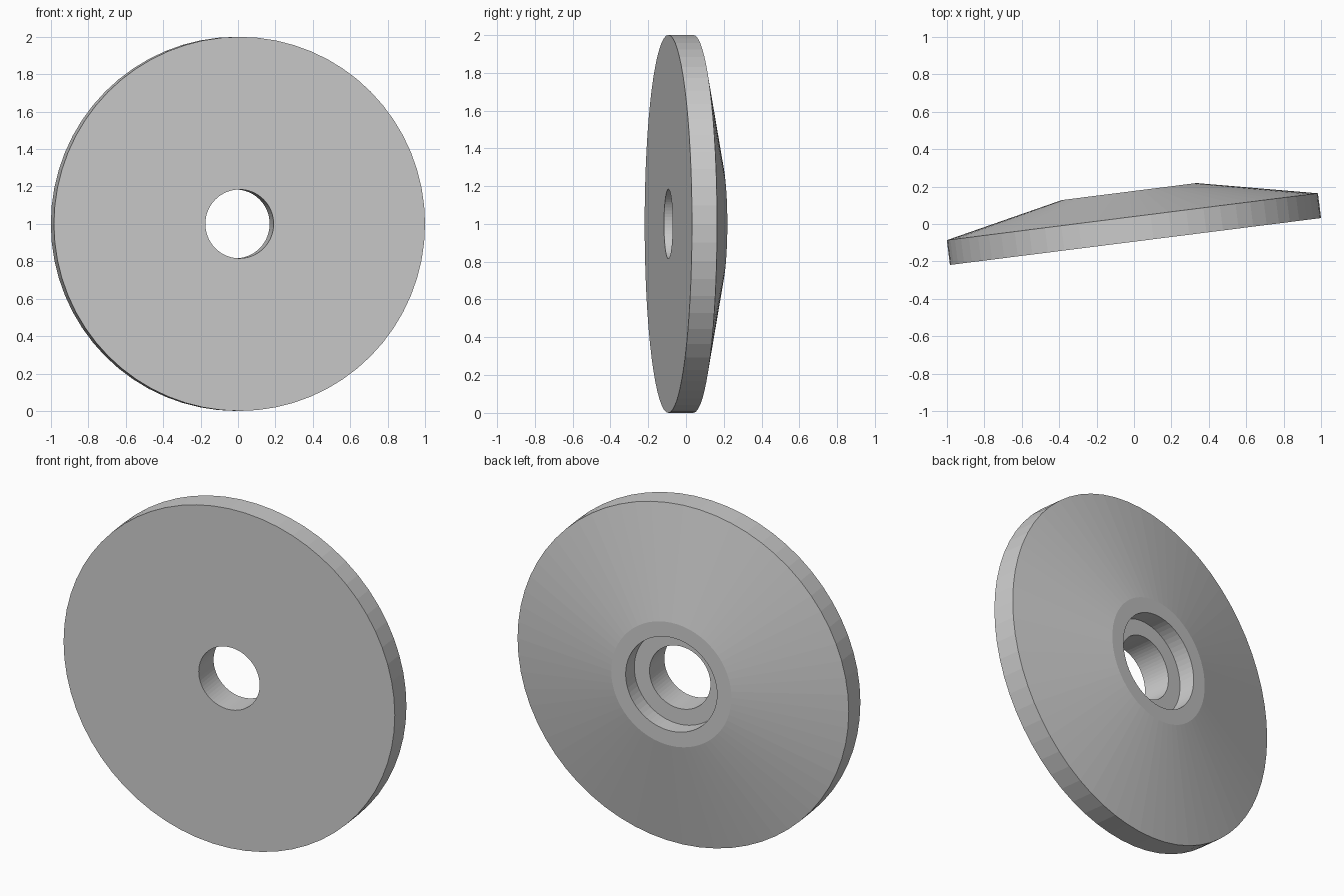
import bpy, bmesh
from math import sin, cos, pi, radians

if "Cube" in bpy.data.objects:
    bpy.data.objects.remove(bpy.data.objects["Cube"])

SIDES = 64
TILT = radians(7.2)

# Closed cross-section: (radius, distance from the flat front face)
PROFILE = [
    (0.184, 0.0),     # bore, front
    (1.0, 0.0),       # rim, front
    (1.0, 0.1335),    # rim, back
    (0.363, 0.269),   # hub, outer edge
    (0.276, 0.269),   # recess, top
    (0.276, 0.17),    # recess, floor
    (0.184, 0.17),    # bore, back
]


def lathe(name, profile, sides):
    """Revolve a closed profile around the local y axis."""
    bm = bmesh.new()
    rings = [[bm.verts.new((r * cos(2 * pi * i / sides), d, r * sin(2 * pi * i / sides)))
              for i in range(sides)] for r, d in profile]
    for k, ring in enumerate(rings):
        nxt = rings[(k + 1) % len(rings)]
        for i in range(sides):
            j = (i + 1) % sides
            bm.faces.new((ring[i], ring[j], nxt[j], nxt[i]))
    bmesh.ops.recalc_face_normals(bm, faces=bm.faces)
    mesh = bpy.data.meshes.new(name)
    bm.to_mesh(mesh)
    bm.free()
    obj = bpy.data.objects.new(name, mesh)
    bpy.context.collection.objects.link(obj)
    return obj


# Tapered disc with a counterbored hub, turned slightly about the vertical
disc = lathe("tapered_disc", PROFILE, SIDES)
disc.rotation_euler.z = TILT
disc.location = (0.008, -0.0935, 1.0)
